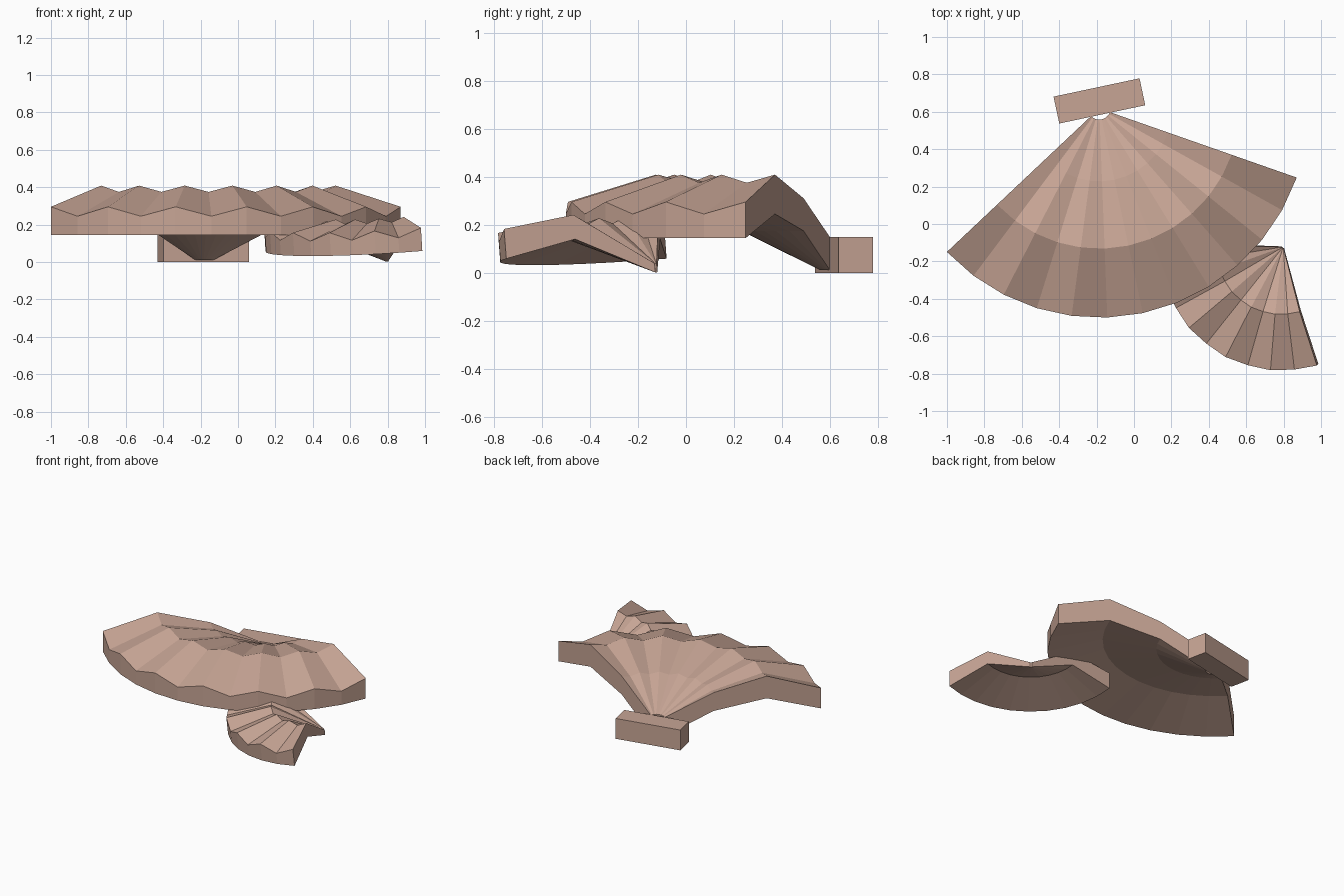
import bpy, bmesh, math
from mathutils import Matrix, Vector

if "Cube" in bpy.data.objects:
    bpy.data.objects.remove(bpy.data.objects["Cube"])

mat = bpy.data.materials.new("shell pink")
mat.diffuse_color = (0.57, 0.375, 0.30, 1)
mat.use_nodes = True
mat.node_tree.nodes["Principled BSDF"].inputs["Base Color"].default_value = mat.diffuse_color


def finish(bm, name):
    bmesh.ops.recalc_face_normals(bm, faces=bm.faces)
    me = bpy.data.meshes.new(name)
    bm.to_mesh(me)
    bm.free()
    me.materials.append(mat)
    ob = bpy.data.objects.new(name, me)
    bpy.context.collection.objects.link(ob)
    return ob


def fan_shell(name, centre, mid_angle, span, segments, profile, ridge, tilt=0):
    """Ribbed fan: profile rows are (radius, underside z, valley z);
    every second spoke is raised by ridge * radius."""
    bm = bmesh.new()
    grid = []
    for k in range(segments + 1):
        a = math.radians(mid_angle - span / 2 + span * k / segments)
        lift = ridge if k % 2 == 0 else 0
        low = [(r, z) for r, z, _ in profile]
        high = [(r, t + lift * r) for r, _, t in profile]
        loop = low + high[::-1]
        grid.append([bm.verts.new((r * math.cos(a), r * math.sin(a), z)) for r, z in loop])
    n = len(grid[0])
    for a, b in zip(grid, grid[1:]):
        for i in range(n):
            j = (i + 1) % n
            bm.faces.new((a[i], a[j], b[j], b[i]))
    # side walls
    m = len(profile)
    for s in (grid[0], grid[-1]):
        for i in range(m - 1):
            bm.faces.new((s[i], s[i + 1], s[n - 2 - i], s[n - 1 - i]))
    # dip the rim along the middle direction
    d = math.radians(mid_angle)
    axis = Vector((-math.sin(d), math.cos(d), 0))
    bmesh.ops.transform(bm, matrix=Matrix.Translation(centre)
                        @ Matrix.Rotation(math.radians(tilt), 4, axis), verts=bm.verts)
    return finish(bm, name)


# large scallop shell
fan_shell("large_shell", (-0.186, 0.618, 0), 282, 117.4, 12,
          [(0.06, 0.012, 0.147), (0.39, 0.175, 0.293),
           (0.75, 0.245, 0.375), (1.119, 0.145, 0.245)], 0.045)

# small scallop shell, rim dipping slightly
fan_shell("small_shell", (0.80, -0.12, 0), 231.5, 111, 10,
          [(0.008, 0.003, 0.04), (0.345, 0.16, 0.238),
           (0.65, 0.095, 0.175)], 0.068, tilt=5.5)

# hinge block behind the large shell
bm = bmesh.new()
bmesh.ops.create_cube(bm, size=1, matrix=Matrix.Translation((-0.185, 0.658, 0.075))
                      @ Matrix.Rotation(math.radians(12), 4, 'Z')
                      @ Matrix.Diagonal((0.47, 0.147, 0.15, 1)))
finish(bm, "hinge_block")
